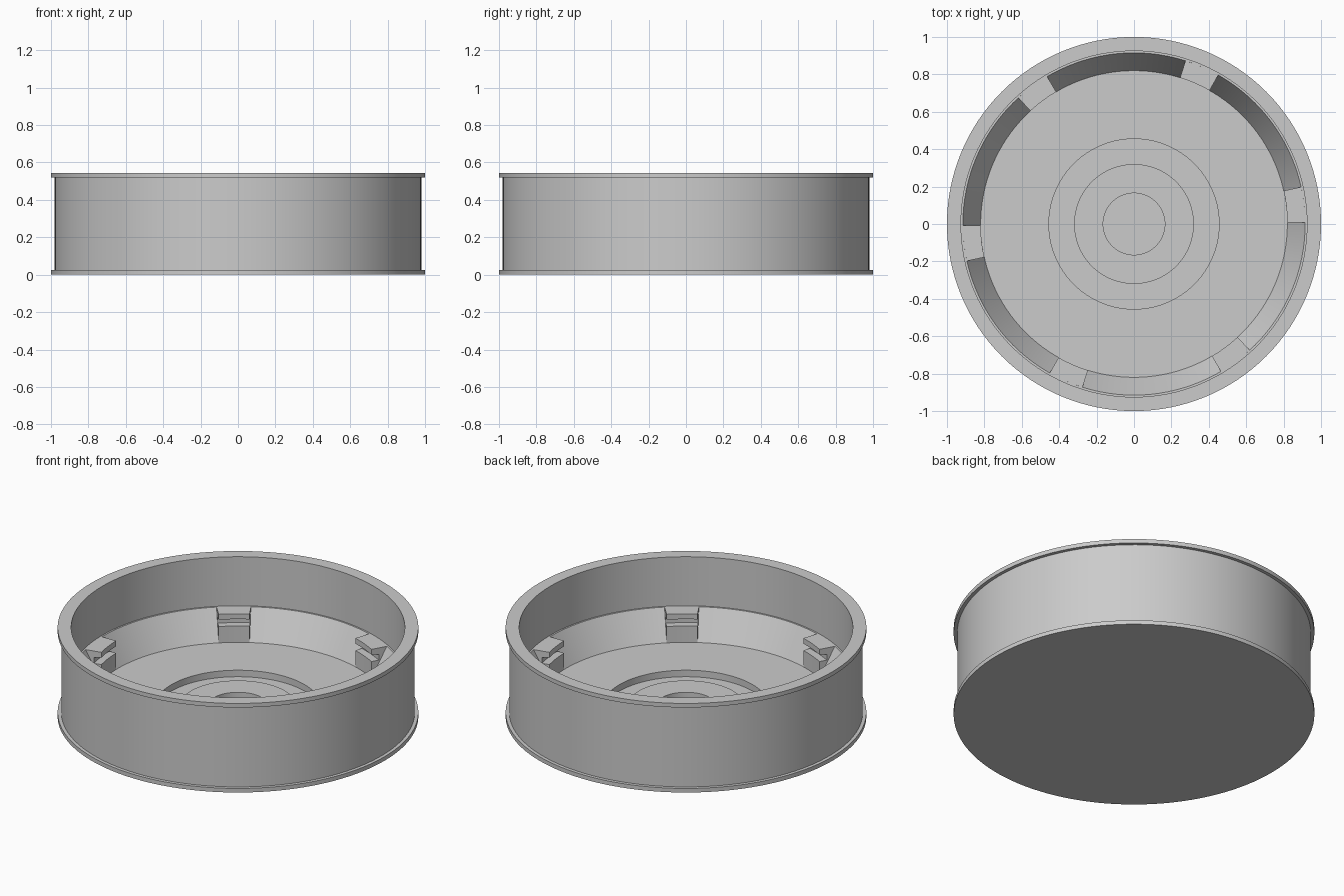
import bpy
import bmesh
from math import cos, sin, radians

cube = bpy.data.objects.get("Cube")
if cube:
    bpy.data.objects.remove(cube, do_unlink=True)

grey = bpy.data.materials.new("plain_grey")
grey.use_nodes = True
colour = (0.6, 0.6, 0.6, 1)
grey.diffuse_color = colour
grey.node_tree.nodes["Principled BSDF"].inputs["Base Color"].default_value = colour


def finish(name, bm):
    bmesh.ops.recalc_face_normals(bm, faces=bm.faces)
    mesh = bpy.data.meshes.new(name)
    bm.to_mesh(mesh)
    bm.free()
    mesh.materials.append(grey)
    obj = bpy.data.objects.new(name, mesh)
    bpy.context.collection.objects.link(obj)
    bpy.ops.object.select_all(action="DESELECT")
    obj.select_set(True)
    bpy.context.view_layer.objects.active = obj
    bpy.ops.object.shade_smooth_by_angle(angle=radians(25))
    return obj


def revolve(name, profile, steps):
    """Turn an open (radius, height) profile around the z axis."""
    bm = bmesh.new()
    verts = [bm.verts.new((r, 0, z)) for r, z in profile]
    edges = [bm.edges.new(pair) for pair in zip(verts, verts[1:])]
    bmesh.ops.spin(bm, geom=verts + edges, cent=(0, 0, 0), axis=(0, 0, 1),
                   angle=radians(360), steps=steps)
    bmesh.ops.remove_doubles(bm, verts=bm.verts, dist=0.0001)
    return finish(name, bm)


def arc_block(name, profile, start, end, steps):
    """Sweep a closed (radius, height) profile along part of a circle."""
    bm = bmesh.new()
    rings = []
    for i in range(steps + 1):
        a = radians(start + (end - start) * i / steps)
        rings.append([bm.verts.new((r * cos(a), r * sin(a), z)) for r, z in profile])
    n = len(profile)
    for a, b in zip(rings, rings[1:]):
        for i in range(n):
            j = (i + 1) % n
            bm.faces.new((a[i], a[j], b[j], b[i]))
    bm.faces.new(rings[0])
    bm.faces.new(rings[-1])
    return finish(name, bm)


# Round body: flat base, flanged outer wall, rim, ledge, sloped seat, floor
body_profile = [
    (0, 0), (1, 0), (1, 0.025), (0.98, 0.025), (0.98, 0.52), (1, 0.52),
    (1, 0.545), (0.925, 0.545), (0.925, 0.245), (0.915, 0.245),
    (0.82, 0.07), (0.455, 0.07), (0.455, 0.03), (0.32, 0.03),
    (0.32, 0.07), (0.165, 0.07), (0.165, 0.035), (0, 0.035),
]
revolve("round_body", body_profile, 128)

# Six grooved blocks standing against the sloped seat
block_profile = [
    (0.915, 0.245), (0.82, 0.245), (0.82, 0.212), (0.865, 0.205),
    (0.865, 0.17), (0.82, 0.17), (0.82, 0.065), (0.915, 0.065),
]
for k in range(6):
    middle = 6.5 + 60 * k
    arc_block(f"grooved_block_{k + 1}", block_profile, middle - 6, middle + 6, 4)
